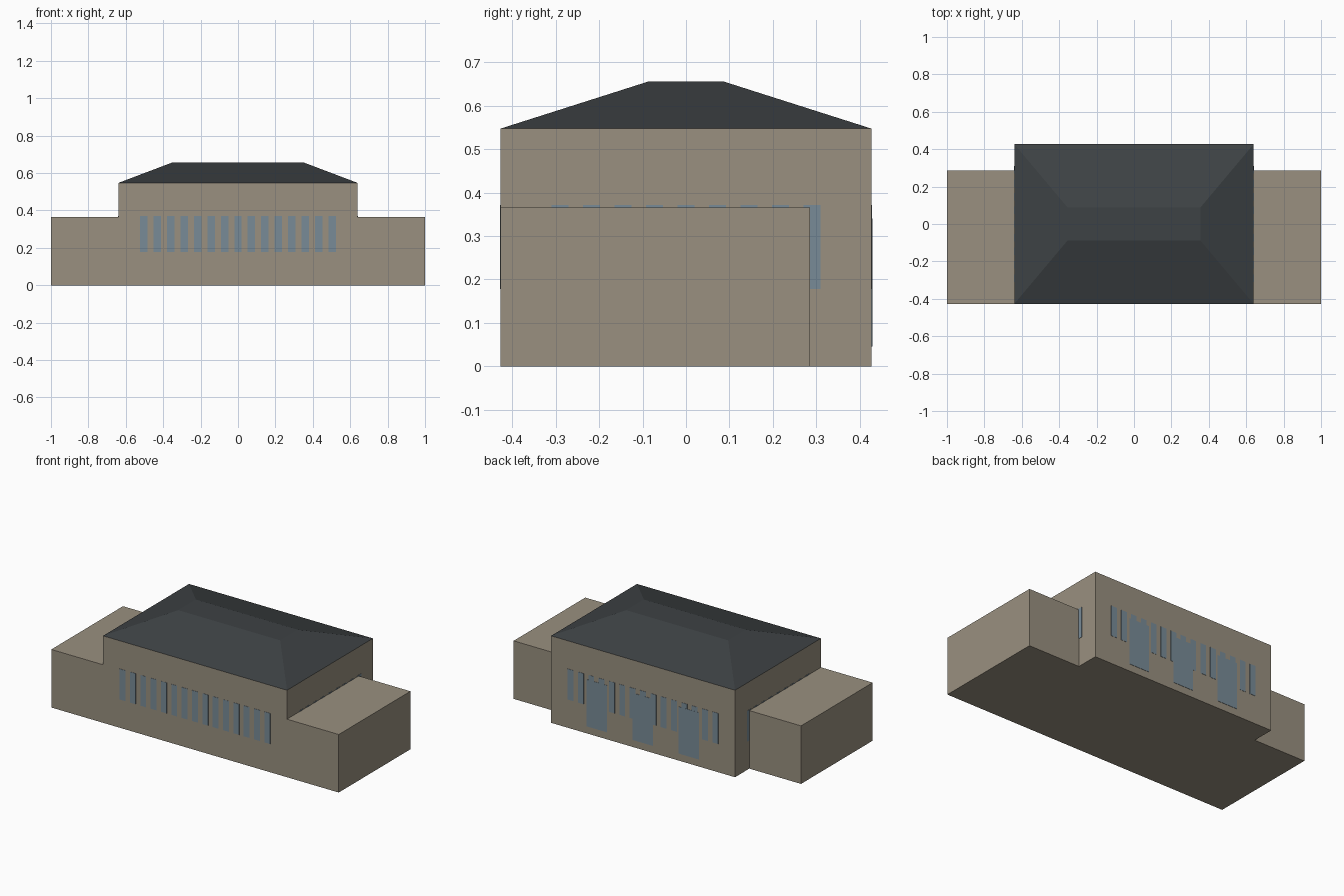
import bpy
import bmesh
from mathutils import Vector

if "Cube" in bpy.data.objects:
    bpy.data.objects.remove(bpy.data.objects["Cube"])


def material(name, color):
    m = bpy.data.materials.new(name)
    m.diffuse_color = (*color, 1)
    m.use_nodes = True
    m.node_tree.nodes["Principled BSDF"].inputs["Base Color"].default_value = m.diffuse_color
    return m


STONE = material("stone", (0.32, 0.28, 0.215))
SLATE = material("slate", (0.047, 0.054, 0.058))
GLASS = material("glass", (0.19, 0.26, 0.31))

HX, HY = 0.64, 0.427      # half size of the main block
EAVES, RIDGE = 0.547, 0.655


def box(bm, lo, hi):
    lo, hi = Vector(lo), Vector(hi)
    verts = bmesh.ops.create_cube(bm, size=1)["verts"]
    for v in verts:
        v.co = (lo + hi) / 2 + v.co * (hi - lo)
    return verts


def finish(name, bm, mat):
    mesh = bpy.data.meshes.new(name)
    bm.to_mesh(mesh)
    bm.free()
    mesh.materials.append(mat)
    obj = bpy.data.objects.new(name, mesh)
    bpy.context.collection.objects.link(obj)


def boxes(name, spans, mat):
    bm = bmesh.new()
    for lo, hi in spans:
        box(bm, lo, hi)
    finish(name, bm, mat)


# Main hall and the two lower side wings, flush at the front
boxes("main_hall", [((-HX, -HY, 0), (HX, HY, EAVES))], STONE)
boxes("left_wing", [((-1, -HY, 0), (-HX, 0.285, 0.365))], STONE)
boxes("right_wing", [((HX, -HY, 0), (1, 0.285, 0.365))], STONE)

# Hipped roof with a flat top
bm = bmesh.new()
for v in box(bm, (-HX, -HY, EAVES), (HX, HY, RIDGE)):
    if v.co.z > EAVES + 0.01:
        v.co.x *= 0.355 / HX
        v.co.y *= 0.088 / HY
finish("hip_roof", bm, SLATE)

# Tall narrow windows, as thin panes on each wall
T, W, Z0, Z1 = 0.0015, 0.02, 0.178, 0.371
long_row = [(i - 7) * 0.072 for i in range(15)]
short_row = [(i - 4) * 0.0725 for i in range(9)]
for name, s in (("front_windows", -1), ("back_windows", 1)):
    y = s * HY
    boxes(name, [((x - W, y - T, Z0), (x + W, y + T, Z1)) for x in long_row], GLASS)
for name, s in (("left_windows", -1), ("right_windows", 1)):
    x = s * HX
    boxes(name, [((x - T, y - W, Z0), (x + T, y + W, Z1)) for y in short_row], GLASS)

# Three wide glazed doors at the back
boxes("back_doors", [((x - 0.071, HY - T, 0.045), (x + 0.071, HY + T * 1.2, 0.34))
                     for x in (-0.32, 0, 0.32)], GLASS)
